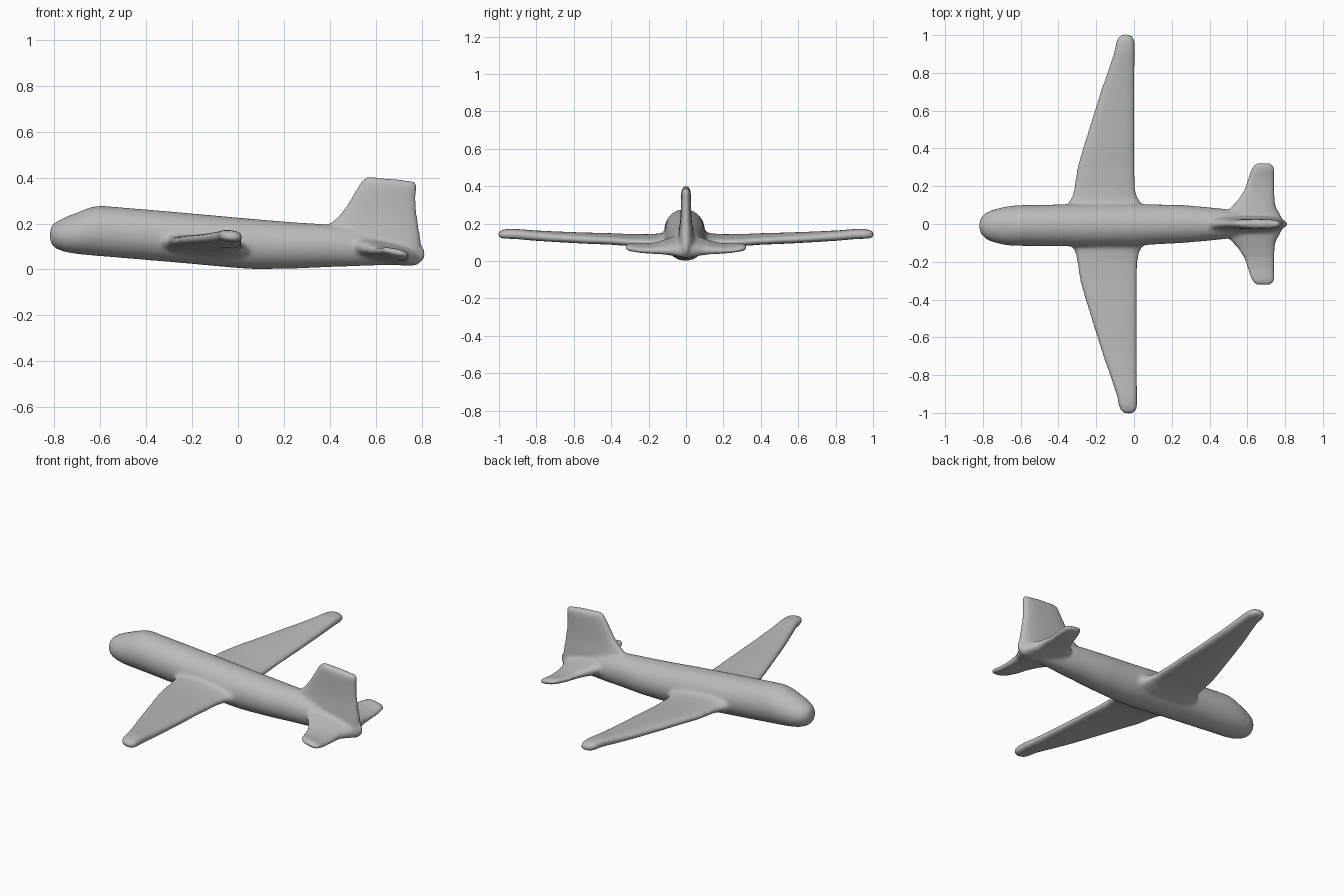
import bpy, bmesh, math
from mathutils import Vector

bm = bmesh.new()


def loft(rings):
    """Skin a list of equal closed rings and cap both ends."""
    vs = [[bm.verts.new(p) for p in ring] for ring in rings]
    n = len(vs[0])
    for a, b in zip(vs, vs[1:]):
        for i in range(n):
            j = (i + 1) % n
            bm.faces.new((a[i], a[j], b[j], b[i]))
    bm.faces.new(list(reversed(vs[0])))
    bm.faces.new(vs[-1])


def oval(n=32, power=1.0):
    """Unit superellipse; power below 1 gives a boxier outline."""
    for i in range(n):
        t = 2 * math.pi * i / n
        c, s = math.cos(t), math.sin(t)
        yield (math.copysign(abs(c) ** power, c), math.copysign(abs(s) ** power, s))


# Fuselage: x, bottom z, top z, half width, centre y
body = [(-.819, .135, .165, .012, -.01), (-.812, .108, .19, .04, -.01),
        (-.79, .09, .209, .066, -.01), (-.75, .075, .229, .085, -.01),
        (-.69, .066, .252, .1, -.01), (-.645, .062, .27, .106, -.009),
        (-.60, .058, .278, .108, -.008), (-.3, .033, .253, .112, -.007),
        (0, .006, .226, .112, -.005), (.08, .001, .219, .107, -.003),
        (.25, .004, .205, .101, 0), (.38, .01, .197, .09, 0),
        (.48, .013, .185, .08, 0), (.58, .017, .16, .064, 0),
        (.68, .02, .135, .046, 0), (.76, .025, .115, .03, 0),
        (.80, .032, .1, .016, 0), (.815, .05, .085, .006, 0)]
loft([[(x, cy + w * c, (lo + hi) / 2 + (hi - lo) / 2 * s) for c, s in oval()]
      for x, lo, hi, w, cy in body])


def panel(stations, side, tilt, shift=0.0):
    """Horizontal flying surface. Stations: y, leading x, trailing x, z, thickness."""
    rings = []
    for y, le, te, z, th in stations:
        mid, half = (le + te) / 2 + shift, (te - le) / 2
        rings.append([(mid + half * c, side * y, z - tilt * half * c + th / 2 * s)
                      for c, s in oval(28, .75)])
    loft(rings)


# Wings, with flared roots and rounded tips
wing = [(0, -.36, .06, .105, .1), (.09, -.36, .06, .105, .1),
        (.115, -.345, .035, .105, .085), (.15, -.325, .014, .107, .07),
        (.2, -.316, .006, .109, .06), (.3, -.301, .003, .112, .056),
        (.4, -.272, .003, .118, .054), (.55, -.225, .003, .123, .054),
        (.7, -.178, .003, .13, .053), (.82, -.135, .003, .137, .053),
        (.91, -.105, .004, .145, .053), (.965, -.095, .004, .145, .05),
        (.99, -.083, -.004, .143, .042), (1.004, -.062, -.022, .142, .02)]
panel(wing, 1, .08)
panel(wing, -1, .08, .014)

# Tailplane
tail = [(0, .46, .80, .08, .1), (.05, .48, .775, .08, .085),
        (.09, .515, .752, .077, .07), (.13, .55, .746, .073, .055),
        (.18, .583, .744, .068, .044), (.24, .602, .744, .068, .038),
        (.29, .62, .744, .074, .036), (.312, .632, .74, .075, .03),
        (.324, .652, .72, .075, .014)]
for side in (1, -1):
    panel(tail, side, .2)

# Fin: z, leading x, trailing x, half thickness, drop toward the rear
fin = [(.06, .30, .80, .045, 0), (.12, .32, .797, .043, 0),
       (.165, .35, .79, .038, 0), (.2, .40, .784, .033, 0),
       (.23, .435, .78, .03, 0), (.27, .468, .776, .028, 0),
       (.32, .498, .774, .027, 0), (.36, .522, .779, .026, .005),
       (.385, .537, .779, .024, .008), (.398, .55, .772, .016, .009),
       (.402, .562, .762, .008, .009)]
loft([[((le + te) / 2 + (te - le) / 2 * c, w * s, z - drop * (c + .8))
       for c, s in oval(28, .7)] for z, le, te, w, drop in fin])

bmesh.ops.recalc_face_normals(bm, faces=bm.faces)
mesh = bpy.data.meshes.new("airframe")
bm.to_mesh(mesh)
bm.free()
plane = bpy.data.objects.new("airframe", mesh)
bpy.context.collection.objects.link(plane)

grey = bpy.data.materials.new("light grey")
grey.diffuse_color = (.5, .5, .5, 1)
mesh.materials.append(grey)

# Fuse the parts into one skin and soften the joints
remesh = plane.modifiers.new("fuse", 'REMESH')
remesh.mode = 'VOXEL'
remesh.voxel_size = .01
remesh.use_smooth_shade = True
soften = plane.modifiers.new("soften", 'SMOOTH')
soften.factor = .5
soften.iterations = 8
